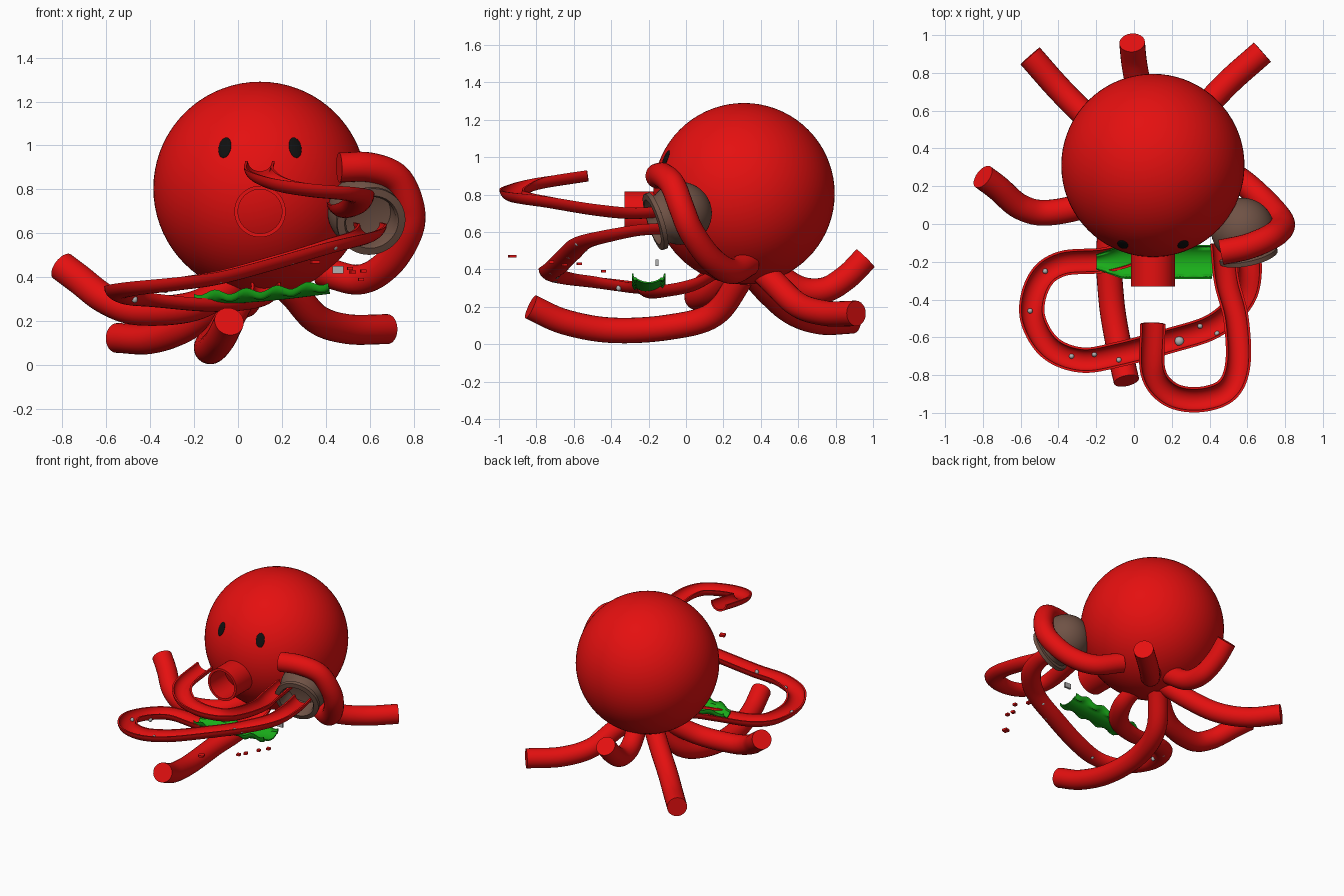
import bpy, bmesh, math, random
from mathutils import Vector, Matrix

random.seed(4)
if "Cube" in bpy.data.objects:
    bpy.data.objects.remove(bpy.data.objects["Cube"])


def material(name, rgb):
    m = bpy.data.materials.new(name)
    m.use_nodes = True
    m.diffuse_color = (*rgb, 1)
    m.node_tree.nodes["Principled BSDF"].inputs["Base Color"].default_value = (*rgb, 1)
    return m


RED = material("red", (0.78, 0.005, 0.005))
BROWN = material("brown", (0.16, 0.085, 0.06))
GREEN = material("green", (0.01, 0.42, 0.01))
BLACK = material("black", (0.005, 0.005, 0.005))
GREY = material("grey", (0.45, 0.45, 0.45))


def finish(name, bm, mat, angle=40):
    bmesh.ops.recalc_face_normals(bm, faces=bm.faces)
    me = bpy.data.meshes.new(name)
    bm.to_mesh(me)
    bm.free()
    me.materials.append(mat)
    ob = bpy.data.objects.new(name, me)
    bpy.context.collection.objects.link(ob)
    bpy.ops.object.select_all(action="DESELECT")
    bpy.context.view_layer.objects.active = ob
    ob.select_set(True)
    bpy.ops.object.shade_smooth_by_angle(angle=math.radians(angle))
    return ob


def spline(points, steps=8):
    """Smooth path through the points."""
    p = [Vector(q) for q in points]
    p = [2 * p[0] - p[1]] + p + [2 * p[-1] - p[-2]]
    out = []
    for a, b, c, d in zip(p, p[1:], p[2:], p[3:]):
        for i in range(steps):
            t = i / steps
            out.append(b + (c - a) * t / 2 + (2 * a - 5 * b + 4 * c - d) * t * t / 2
                       + (3 * b - a - 3 * c + d) * t ** 3 / 2)
    return out + [p[-2]]


def sweep(name, points, profile, mat, upright=False):
    """Carry a closed (side, up) profile along a path."""
    path = spline(points)
    bm = bmesh.new()
    rings, side = [], None
    for i, c in enumerate(path):
        t = (path[min(i + 1, len(path) - 1)] - path[max(i - 1, 0)]).normalized()
        if side is None or upright:
            side = t.cross(Vector((0, 0, 1)))
        side = (side - t * side.dot(t)).normalized()
        up = side.cross(t)
        rings.append([bm.verts.new(c + side * u + up * v) for u, v in profile])
    n = len(profile)
    for r, s in zip(rings, rings[1:]):
        for k in range(n):
            bm.faces.new((r[k], r[(k + 1) % n], s[(k + 1) % n], s[k]))
    bm.faces.new(rings[0])
    bm.faces.new(rings[-1])
    return finish(name, bm, mat)


def circle(r, n=24):
    return [(r * math.cos(math.tau * k / n), r * math.sin(math.tau * k / n)) for k in range(n)]


def trough(w, d, thick, n=12):
    """Half-pipe section, open at the top."""
    arc = [math.pi * (1 + k / n) for k in range(n + 1)]
    outer = [(w * math.cos(a), d * math.sin(a)) for a in arc]
    inner = [((w - thick) * math.cos(a), (d - thick) * math.sin(a)) for a in reversed(arc)]
    return outer + inner


def lathe(name, profile, centre, axis, mat, n=48):
    """Spin an (r, h) profile round an axis."""
    bm = bmesh.new()
    vs = [bm.verts.new((r, 0, h)) for r, h in profile]
    es = [bm.edges.new(e) for e in zip(vs, vs[1:])]
    bmesh.ops.spin(bm, geom=vs + es, cent=(0, 0, 0), axis=(0, 0, 1),
                   angle=math.tau, steps=n, use_duplicate=False)
    bmesh.ops.remove_doubles(bm, verts=bm.verts, dist=1e-4)
    rot = Vector(axis).to_track_quat("Z", "Y").to_matrix().to_4x4()
    bm.transform(Matrix.Translation(centre) @ rot)
    return finish(name, bm, mat)


def ball(name, centre, scale, mat, axis=(0, 0, 1), seg=32):
    bm = bmesh.new()
    bmesh.ops.create_uvsphere(bm, u_segments=seg, v_segments=seg // 2, radius=1)
    rot = Vector(axis).to_track_quat("Z", "Y").to_matrix().to_4x4()
    bm.transform(Matrix.Translation(centre) @ rot @ Matrix.Diagonal((*scale, 1)))
    return finish(name, bm, mat)


def block(name, centre, size, mat, turn=0):
    bm = bmesh.new()
    bmesh.ops.create_cube(bm, size=1)
    bm.transform(Matrix.Translation(centre) @ Matrix.Rotation(turn, 4, "Z")
                 @ Matrix.Diagonal((*size, 1)))
    return finish(name, bm, mat)


# Head, eyes and hollow snout
HEAD, R = Vector((0.10, 0.31, 0.805)), 0.485
ball("head", HEAD, (R, R, R), RED, seg=72)
for label, s in (("left", 1), ("right", -1)):
    n = Vector((s * 0.16, -0.419, 0.185)).normalized()
    ball(label + "_eye", HEAD + n * R, (0.03, 0.05, 0.008), BLACK, n)
lathe("snout", [(0.117, 0), (0.117, 0.26), (0.1, 0.26), (0.1, 0)],
      (0.10, -0.07, 0.70), (0, -1, 0), RED)

# Round arms
ARMS = {
    "holding_arm": [(0.38, 0.33, 0.43), (0.55, 0.24, 0.39), (0.68, 0.13, 0.46), (0.77, 0.03, 0.60),
                    (0.78, -0.02, 0.72), (0.72, -0.07, 0.85), (0.60, -0.12, 0.90), (0.46, -0.15, 0.90)],
    "front_arm": [(-0.04, -0.83, 0.20), (-0.08, -0.65, 0.12), (-0.12, -0.40, 0.075),
                  (-0.13, -0.10, 0.09), (-0.07, 0.15, 0.16), (0.04, 0.30, 0.36)],
    "right_arm": [(-0.80, 0.25, 0.45), (-0.72, 0.19, 0.39), (-0.60, 0.09, 0.30),
                  (-0.45, 0.06, 0.25), (-0.20, 0.12, 0.27), (0.0, 0.25, 0.38)],
    "back_right_arm": [(-0.55, 0.89, 0.125), (-0.40, 0.72, 0.12), (-0.25, 0.57, 0.17),
                       (-0.10, 0.45, 0.27), (0.03, 0.35, 0.38)],
    "back_left_arm": [(0.68, 0.91, 0.165), (0.50, 0.75, 0.165), (0.36, 0.60, 0.21),
                      (0.25, 0.47, 0.33), (0.15, 0.38, 0.42)],
    "back_arm": [(-0.01, 0.96, 0.46), (0.0, 0.86, 0.36), (0.02, 0.74, 0.29),
                 (0.04, 0.60, 0.30), (0.08, 0.45, 0.40)],
}
for name, pts in ARMS.items():
    sweep(name, pts, circle(0.068), RED)

# Split arms shaped like open channels
channel = trough(0.067, 0.06, 0.012)
sweep("upper_channel_arm", [(0.10, -0.53, 0.93), (0.10, -0.78, 0.89), (0.19, -0.90, 0.85),
      (0.34, -0.93, 0.825), (0.49, -0.88, 0.81), (0.55, -0.74, 0.79), (0.54, -0.50, 0.75),
      (0.49, -0.30, 0.73), (0.47, -0.10, 0.74)], channel, RED, True)
sweep("lower_channel_arm", [(0.59, -0.08, 0.65), (0.61, -0.25, 0.64), (0.57, -0.40, 0.61),
      (0.42, -0.54, 0.57), (0.18, -0.62, 0.50), (-0.08, -0.69, 0.43), (-0.28, -0.72, 0.40),
      (-0.45, -0.65, 0.38), (-0.54, -0.48, 0.36), (-0.50, -0.30, 0.335), (-0.38, -0.21, 0.325),
      (-0.15, -0.19, 0.305), (0.02, -0.13, 0.31), (0.12, 0.02, 0.34), (0.12, 0.15, 0.41)],
      channel, RED, True)

# Hollow pot with a flared rim, held by the arm
POT_R = 0.168
pot = [(POT_R * math.sin(a), -POT_R * math.cos(a))
       for a in (math.radians(6 * k) for k in range(22))]
pot += [(0.135, 0.125), (0.158, 0.13), (0.158, 0.155), (0.125, 0.16), (0.115, 0.145), (0.115, 0.03), (0, 0.0)]
lathe("pot", pot, (0.575, -0.03, 0.70), (0.2, -0.93, -0.3), BROWN)

# Ragged leaf trough
leaf = sweep("leaf", [(-0.20, -0.20, 0.34), (-0.05, -0.20, 0.345), (0.10, -0.20, 0.355),
             (0.25, -0.20, 0.37), (0.41, -0.20, 0.39)], trough(0.09, 0.065, 0.008, 16), GREEN, True)
for v in leaf.data.vertices:
    taper = min(1, 0.45 + (v.co.x + 0.20) * 4)
    v.co.y = -0.20 + (v.co.y + 0.20) * taper
    if abs(v.co.y + 0.20) > 0.07 * taper:
        v.co.z += 0.012 * math.sin(v.co.x * 45) - 0.01

# Studs lying in the lower channel
STUDS = [(-0.47, -0.25, 0.285), (-0.47, -0.36, 0.30), (-0.55, -0.46, 0.315), (-0.33, -0.70, 0.345),
         (-0.21, -0.69, 0.365), (-0.08, -0.72, 0.39), (0.35, -0.54, 0.51), (0.44, -0.58, 0.54)]
for i, c in enumerate(STUDS):
    ball(f"stud_{i}", c, (0.014, 0.014, 0.016), GREY, seg=12)
ball("large_stud", (0.24, -0.62, 0.475), (0.025, 0.025, 0.018), GREY, seg=12)

# Loose crumbs and a small plate
CRUMBS = [(0.35, -0.93, 0.47), (0.51, -0.72, 0.44), (0.52, -0.65, 0.425),
          (0.57, -0.57, 0.43), (0.56, -0.44, 0.39)]
for i, c in enumerate(CRUMBS):
    size = 0.038 if i == 0 else 0.025
    block(f"crumb_{i}", c, (size, size, 0.014), RED, random.uniform(0, 1))
block("loose_plate", (0.455, -0.155, 0.435), (0.05, 0.015, 0.035), GREY)
